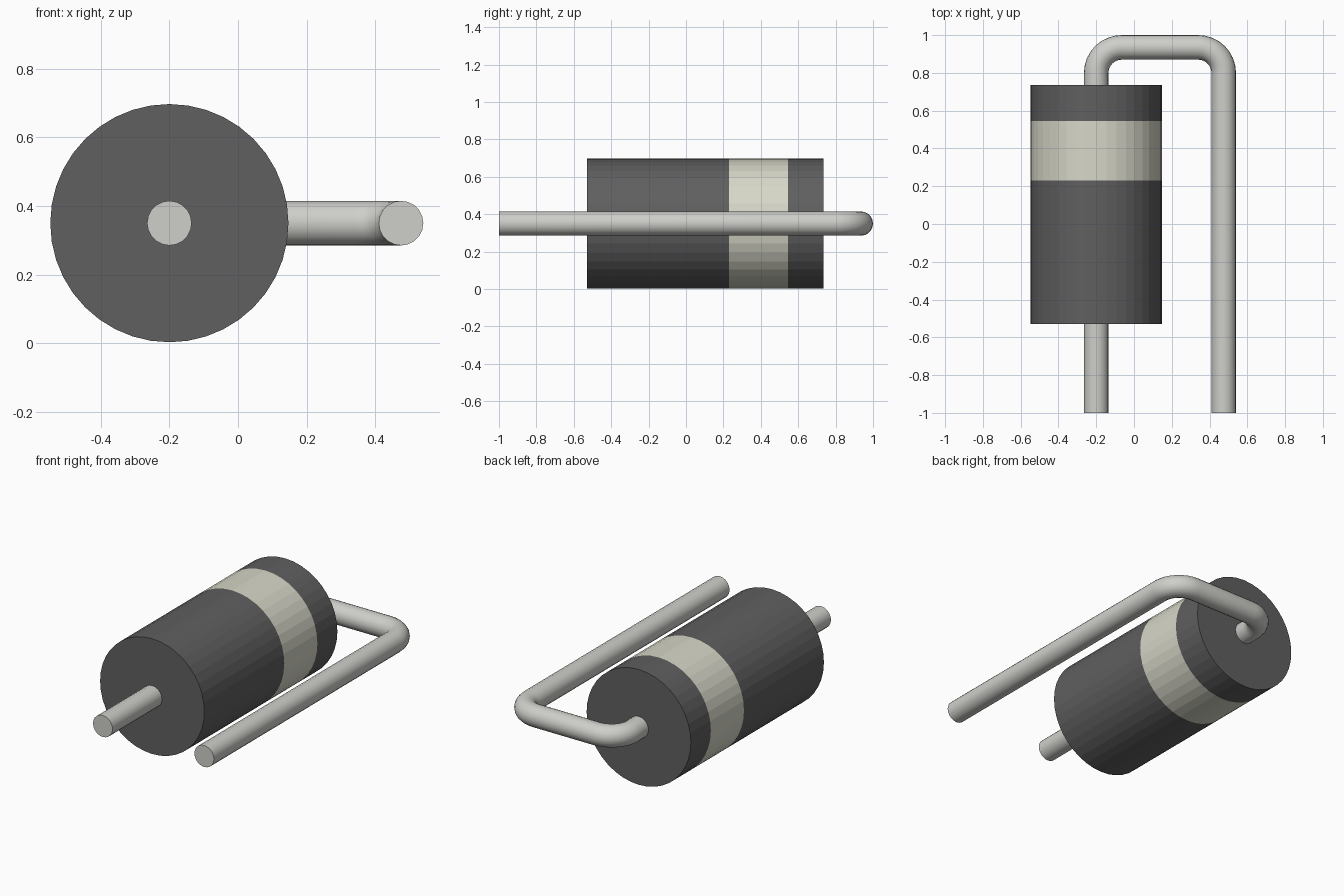
import bpy, bmesh
from math import sin, cos, pi

if "Cube" in bpy.data.objects:
    bpy.data.objects.remove(bpy.data.objects["Cube"])

CX, CZ = -0.2, 0.35      # axis of the body
R, WIRE_R = 0.347, 0.065
SIDES = 40


def material(name, color):
    m = bpy.data.materials.new(name)
    m.diffuse_color = (*color, 1)
    m.use_nodes = True
    m.node_tree.nodes["Principled BSDF"].inputs["Base Color"].default_value = m.diffuse_color
    return m


dark = material("dark_plastic", (0.115, 0.115, 0.115))
cream = material("cream_paint", (0.68, 0.68, 0.58))
metal = material("metal", (0.62, 0.62, 0.59))


def tube(name, y0, y1, mat, cap_start=False, cap_end=False):
    """Round section along y, capped only where its end is visible."""
    bm = bmesh.new()
    rings = [[bm.verts.new((CX + R * cos(2 * pi * i / SIDES), y,
                            CZ + R * sin(2 * pi * i / SIDES)))
              for i in range(SIDES)] for y in (y0, y1)]
    for i in range(SIDES):
        j = (i + 1) % SIDES
        bm.faces.new((rings[0][i], rings[0][j], rings[1][j], rings[1][i]))
    if cap_start:
        bm.faces.new(rings[0])
    if cap_end:
        bm.faces.new(rings[1])
    for f in bm.faces:
        # outward from the body centre
        f.normal_update()
        c = f.calc_center_median()
        c.x -= CX
        c.z -= CZ
        c.y -= (y0 + y1) / 2
        if f.normal.dot(c) < 0:
            f.normal_flip()
    me = bpy.data.meshes.new(name)
    bm.to_mesh(me)
    bm.free()
    me.materials.append(mat)
    ob = bpy.data.objects.new(name, me)
    bpy.context.collection.objects.link(ob)


def lead(name, points):
    """Round wire swept along points in the horizontal plane."""
    cu = bpy.data.curves.new(name, 'CURVE')
    cu.dimensions = '3D'
    cu.bevel_depth = WIRE_R
    cu.bevel_resolution = 8
    cu.use_fill_caps = True
    sp = cu.splines.new('POLY')
    sp.points.add(len(points) - 1)
    for p, (x, y) in zip(sp.points, points):
        p.co = (x, y, CZ, 1)
    cu.materials.append(metal)
    ob = bpy.data.objects.new(name, cu)
    bpy.context.collection.objects.link(ob)
    bpy.ops.object.select_all(action='DESELECT')
    bpy.context.view_layer.objects.active = ob
    ob.select_set(True)
    bpy.ops.object.convert(target='MESH')
    bpy.ops.object.shade_smooth_by_angle()


def arc(cx, cy, r, a0, a1, n=8):
    angles = [a0 + (a1 - a0) * i / n for i in range(n + 1)]
    return [(cx + r * cos(a), cy + r * sin(a)) for a in angles]


# Body with painted band
tube("body", -0.53, 0.23, dark, cap_start=True)
tube("polarity_band", 0.23, 0.545, cream)
tube("body_end", 0.545, 0.735, dark, cap_end=True)

# Straight lead at the front, hairpin lead at the back
BEND, FAR_X = 0.135, 0.475
lead("front_lead", [(CX, -1), (CX, -0.52)])
lead("bent_lead", [(CX, 0.725)]
     + arc(CX + BEND, 0.8, BEND, pi, pi / 2)
     + arc(FAR_X - BEND, 0.8, BEND, pi / 2, 0)
     + [(FAR_X, -1)])
